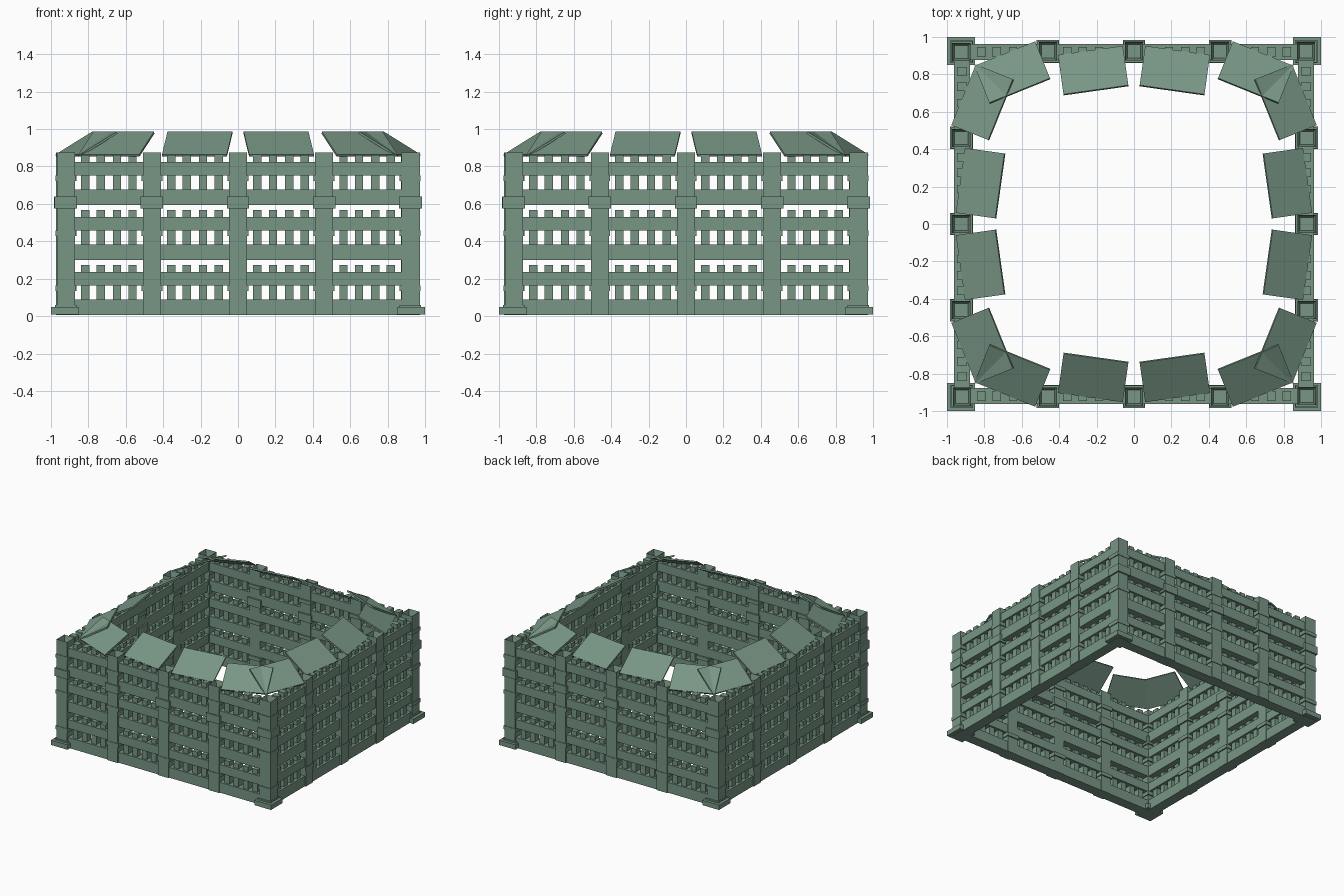
import bpy, bmesh, math
from mathutils import Matrix, Vector

if "Cube" in bpy.data.objects:
    bpy.data.objects.remove(bpy.data.objects["Cube"])

green = bpy.data.materials.new("weathered green")
green.diffuse_color = (0.188, 0.305, 0.235, 1)
green.use_nodes = True
green.node_tree.nodes["Principled BSDF"].inputs["Base Color"].default_value = green.diffuse_color

R = 0.92                      # distance of the wall centre line from the middle
SIDES = [Matrix.Rotation(i * math.pi / 2, 4, 'Z') for i in range(4)]


def add_box(bm, center, size, turn=Matrix.Identity(4)):
    m = Matrix.Translation(center) @ turn @ Matrix.Diagonal((*size, 1))
    return bmesh.ops.create_cube(bm, size=1, matrix=m)["verts"]


def make(name, build):
    """Build a part for the front side and repeat it on all four sides."""
    bm = bmesh.new()
    for side in SIDES:
        part = bmesh.new()
        build(part)
        part.transform(side)
        tmp = bpy.data.meshes.new("tmp")
        part.to_mesh(tmp)
        part.free()
        bm.from_mesh(tmp)
        bpy.data.meshes.remove(tmp)
    mesh = bpy.data.meshes.new(name)
    bm.to_mesh(mesh)
    bm.free()
    mesh.materials.append(green)
    bpy.context.collection.objects.link(bpy.data.objects.new(name, mesh))


POSTS = [-R, -0.46, 0.0, 0.46]   # the last corner comes from the next side
STOREY = 0.294


# Horizontal rails: two per storey, three storeys
def rails(bm):
    for s in range(3):
        for lo, hi in ((0.005, 0.09), (0.165, 0.237)):
            z = s * STOREY
            add_box(bm, (0, -R, z + (lo + hi) / 2), (2 * R, 0.085, hi - lo))


# Short upright bars, four per bay
def bars(bm):
    for s in range(3):
        for bay in range(4):
            for off in (-0.126, -0.043, 0.043, 0.126):
                x = -0.69 + 0.46 * bay + off
                add_box(bm, (x, -R, s * STOREY + 0.142), (0.045, 0.055, 0.265))


# Square posts with a recessed top
def posts(bm):
    for x in POSTS:
        verts = add_box(bm, (x, -R - 0.003, 0.44), (0.095, 0.098, 0.87))
        top = [f for f in {f for v in verts for f in v.link_faces}
               if f.normal.z > 0.9 or f.calc_center_median().z > 0.87]
        bmesh.ops.inset_region(bm, faces=top, thickness=0.018)
        bmesh.ops.translate(bm, vec=Vector((0, 0, -0.05)), verts=top[0].verts[:])


# Thin collars on every storey, with one thick collar higher up
def collars(bm):
    for x in POSTS:
        for s in range(3):
            add_box(bm, (x, -R, s * STOREY + 0.15), (0.11, 0.112, 0.03))
        add_box(bm, (x, -R - 0.003, 0.608), (0.12, 0.122, 0.065))


# Corner feet
def feet(bm):
    add_box(bm, (-0.925, -0.925, 0.028), (0.15, 0.15, 0.04))
    add_box(bm, (-0.92, -0.92, 0.052), (0.115, 0.115, 0.015))


# Sloping roof plates, leaning inwards and fanned around the ring
def roof(bm):
    for sx in (-1, 1):
        for x, y, a in ((0.218, -0.82, 8), (0.65, -0.81, 22)):
            turn = (Matrix.Rotation(math.radians(sx * a), 4, 'Z')
                    @ Matrix.Rotation(math.radians(30), 4, 'X'))
            add_box(bm, (sx * x, y, 0.92), (0.35, 0.245, 0.012), turn)


make("wall_rails", rails)
make("wall_bars", bars)
make("wall_posts", posts)
make("post_collars", collars)
make("corner_feet", feet)
make("roof_plates", roof)
